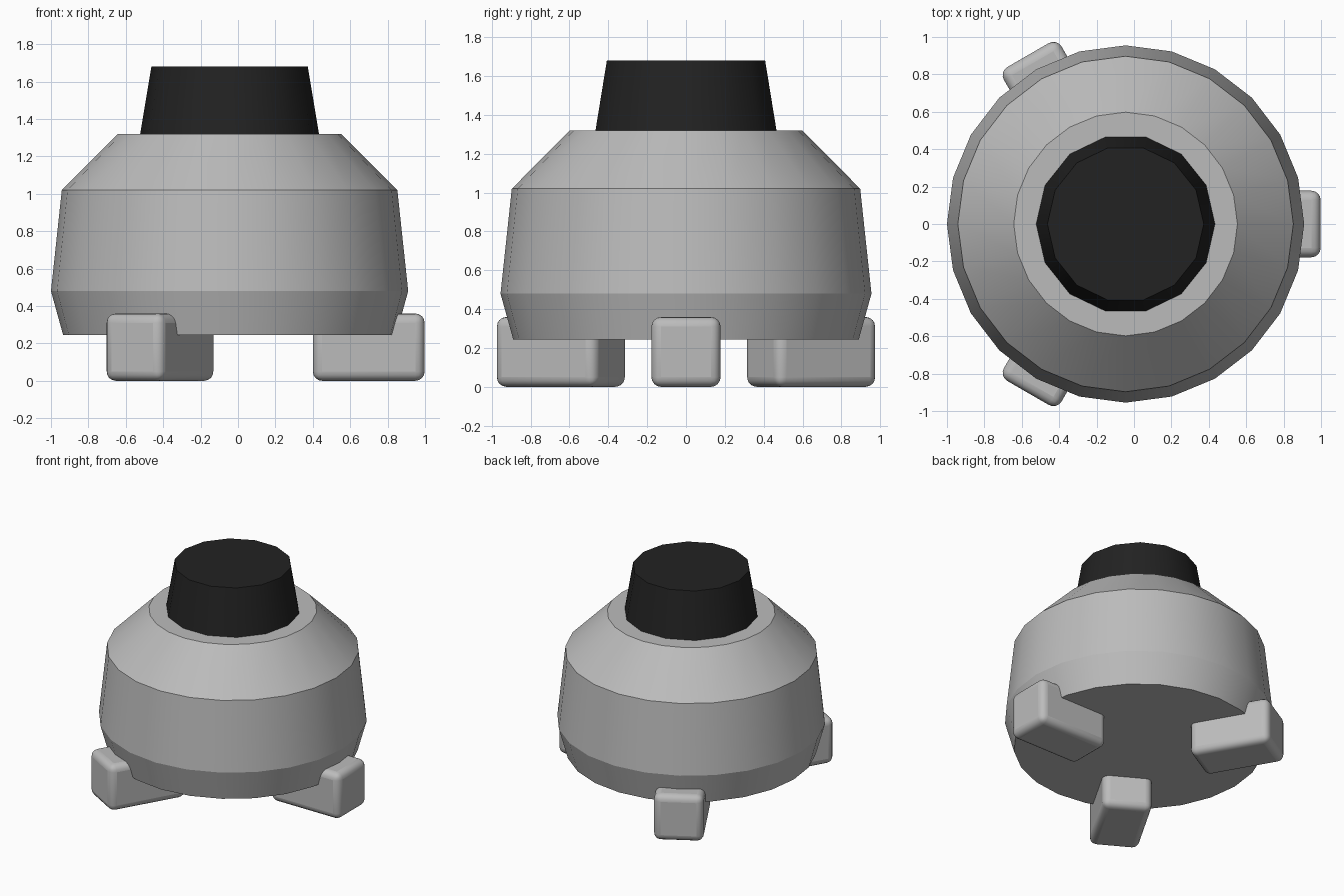
import bpy
import math

old = bpy.data.objects.get("Cube")
if old:
    bpy.data.objects.remove(old, do_unlink=True)

AXIS_X = -0.045  # the round body sits slightly off centre


def make_material(name, value, roughness):
    mat = bpy.data.materials.new(name)
    mat.use_nodes = True
    colour = (value, value, value, 1)
    mat.diffuse_color = colour
    shader = mat.node_tree.nodes["Principled BSDF"]
    shader.inputs["Base Color"].default_value = colour
    shader.inputs["Roughness"].default_value = roughness
    return mat


def smooth(obj, degrees):
    bpy.ops.object.select_all(action="DESELECT")
    obj.select_set(True)
    bpy.context.view_layer.objects.active = obj
    bpy.ops.object.shade_smooth_by_angle(angle=math.radians(degrees))


def turned(name, profile, sides, mat, degrees):
    """Closed solid of revolution from (radius, height) points."""
    verts, faces = [], []
    for r, z in profile:
        for i in range(sides):
            a = math.tau * i / sides
            verts.append((r * math.cos(a), r * math.sin(a), z))
    for k in range(len(profile) - 1):
        for i in range(sides):
            j = (i + 1) % sides
            lo, hi = k * sides, (k + 1) * sides
            faces.append((lo + i, lo + j, hi + j, hi + i))
    faces.append(tuple(reversed(range(sides))))
    faces.append(tuple(range(len(verts) - sides, len(verts))))
    mesh = bpy.data.meshes.new(name)
    mesh.from_pydata(verts, [], faces)
    mesh.materials.append(mat)
    obj = bpy.data.objects.new(name, mesh)
    obj.location.x = AXIS_X
    bpy.context.collection.objects.link(obj)
    smooth(obj, degrees)
    return obj


def foot(name, angle, mat):
    """Rounded block pointing outwards from the body axis."""
    inner, outer, width, height = 0.445, 1.043, 0.356, 0.36
    mid = (inner + outer) / 2
    bpy.ops.mesh.primitive_cube_add(size=1)
    obj = bpy.context.object
    obj.name = name
    obj.scale = (outer - inner, width, height)
    bpy.ops.object.transform_apply(location=False, rotation=False, scale=True)
    obj.location = (AXIS_X + mid * math.cos(angle), mid * math.sin(angle), height / 2)
    obj.rotation_euler.z = angle
    obj.data.materials.append(mat)
    bevel = obj.modifiers.new("rounded_edges", "BEVEL")
    bevel.width = 0.05
    bevel.segments = 4
    smooth(obj, 30)
    return obj


grey = make_material("light_grey", 0.5, 0.5)
black = make_material("soft_black", 0.016, 0.6)

# Faceted body with a sloping shoulder
turned("body", [(0.89, 0.245), (0.955, 0.48), (0.897, 1.02), (0.598, 1.32)], 24, grey, 18)

# Tapered knob on top
turned("top_knob", [(0.478, 1.32), (0.418, 1.68)], 14, black, 30)

# Three feet spaced evenly around the base
for i, side in enumerate(("left", "back_right", "front_right")):
    foot(side + "_foot", i * math.tau / 3, grey)
